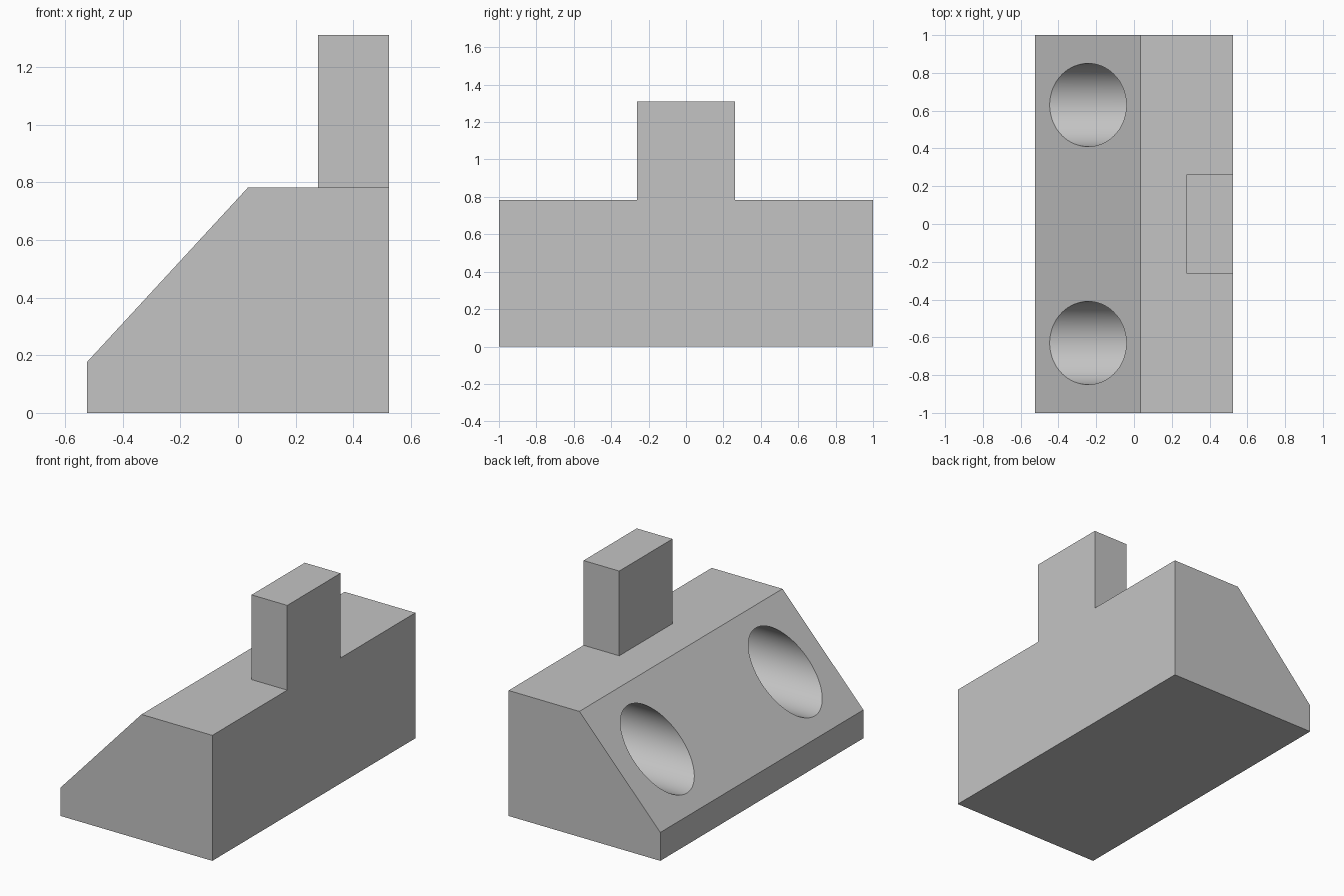
import bpy
import bmesh
from math import radians
from mathutils import Matrix, Vector

cube = bpy.data.objects.get("Cube")
if cube:
    bpy.data.objects.remove(cube, do_unlink=True)

grey = bpy.data.materials.new("plain grey")
grey.use_nodes = True
colour = (0.55, 0.55, 0.55, 1)
grey.diffuse_color = colour
grey.node_tree.nodes["Principled BSDF"].inputs["Base Color"].default_value = colour


def add_object(name, bm):
    bmesh.ops.recalc_face_normals(bm, faces=bm.faces)
    mesh = bpy.data.meshes.new(name)
    bm.to_mesh(mesh)
    bm.free()
    mesh.materials.append(grey)
    obj = bpy.data.objects.new(name, mesh)
    bpy.context.collection.objects.link(obj)
    return obj


def prism(name, profile, half_width):
    """Extrude an (x, z) profile along y."""
    bm = bmesh.new()
    face = bm.faces.new([bm.verts.new((x, -half_width, z)) for x, z in profile])
    new = bmesh.ops.extrude_face_region(bm, geom=[face])["geom"]
    verts = [v for v in new if isinstance(v, bmesh.types.BMVert)]
    bmesh.ops.translate(bm, verts=verts, vec=Vector((0, 2 * half_width, 0)))
    return add_object(name, bm)


def combine(obj, other, operation):
    """Apply a boolean and discard the second solid."""
    bpy.context.view_layer.objects.active = obj
    mod = obj.modifiers.new(operation.lower(), "BOOLEAN")
    mod.operation = operation
    mod.solver = "EXACT"
    mod.object = other
    bpy.ops.object.modifier_apply(modifier=mod.name)
    bpy.data.objects.remove(other, do_unlink=True)


# Sloped block with a post rising flush with its upright side
left, right, top = -0.523, 0.523, 0.782
block = prism("sloped_block", [(left, 0), (right, 0), (right, top),
                               (0.035, top), (left, 0.177)], 1.0)
post = prism("post", [(0.277, top - 0.1), (right, top - 0.1),
                      (right, 1.31), (0.277, 1.31)], 0.262)
combine(block, post, "UNION")

# Two level blind holes entering the slope
radius, hole_end, length = 0.22, 0.28, 1.0
for y in (-0.63, 0.63):
    bm = bmesh.new()
    place = (Matrix.Translation((hole_end - length / 2, y, 0.48))
             @ Matrix.Rotation(radians(90), 4, "Y"))
    bmesh.ops.create_cone(bm, cap_ends=True, segments=96, radius1=radius,
                          radius2=radius, depth=length, matrix=place)
    hole = add_object("hole_cutter", bm)
    hole.hide_render = True
    combine(block, hole, "DIFFERENCE")

# Merge coplanar faces, then smooth only the hole walls
bm = bmesh.new()
bm.from_mesh(block.data)
bmesh.ops.dissolve_limit(bm, angle_limit=radians(0.5), verts=bm.verts, edges=bm.edges)
bm.to_mesh(block.data)
bm.free()

bpy.ops.object.select_all(action="DESELECT")
block.select_set(True)
bpy.context.view_layer.objects.active = block
bpy.ops.object.shade_smooth_by_angle(angle=radians(30))
